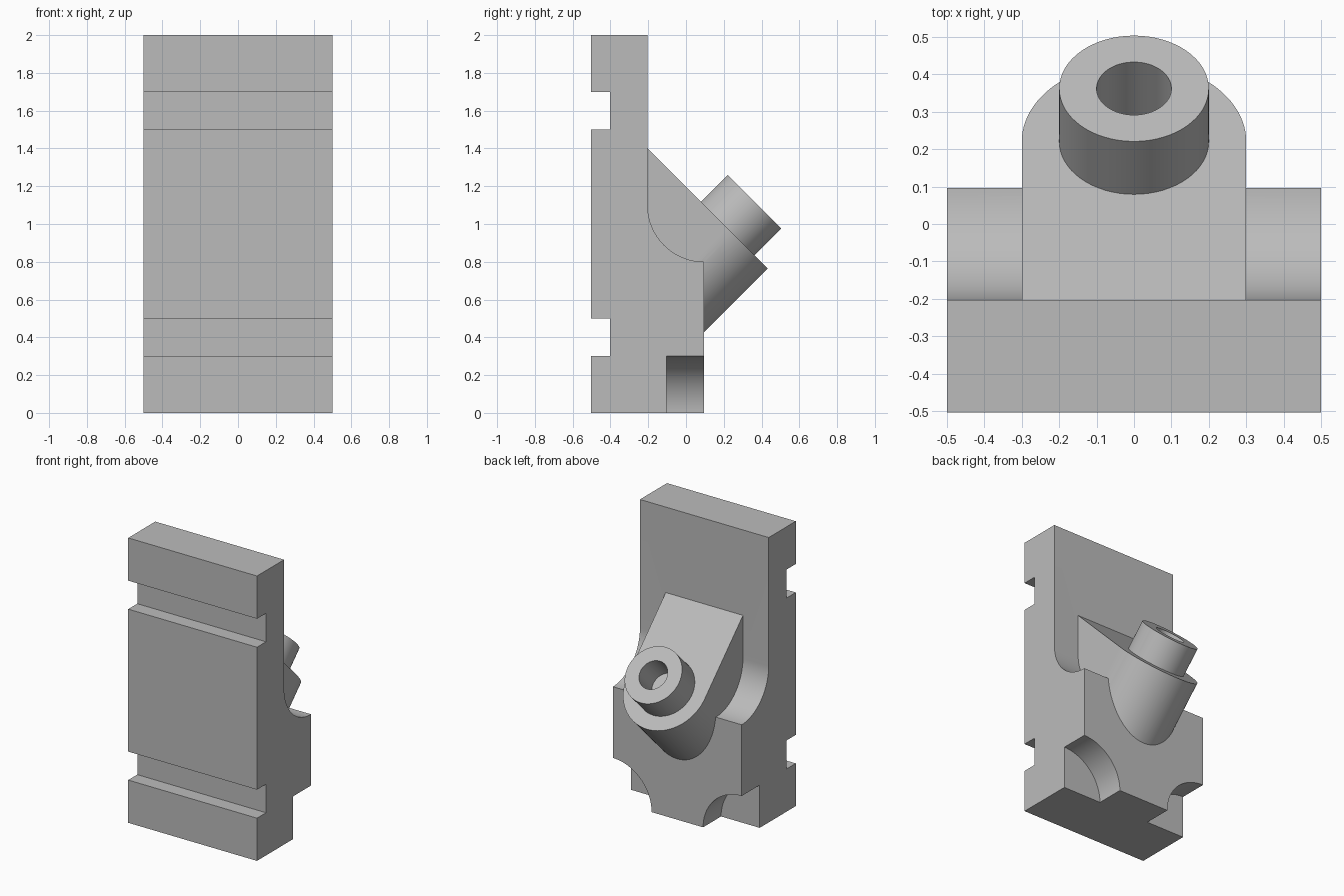
import bpy, bmesh
from math import sin, cos, pi, radians
from mathutils import Matrix, Vector

cube = bpy.data.objects.get("Cube")
if cube:
    bpy.data.objects.remove(cube, do_unlink=True)

grey = bpy.data.materials.new("plain grey")
grey.use_nodes = True
grey.diffuse_color = (0.5, 0.5, 0.5, 1)
grey.node_tree.nodes["Principled BSDF"].inputs["Base Color"].default_value = (0.5, 0.5, 0.5, 1)


def arc(cx, cy, r, a, b, n=24):
    angles = [radians(a + (b - a) * i / n) for i in range(n + 1)]
    return [(cx + r * cos(t), cy + r * sin(t)) for t in angles]


def prism(name, start, end):
    """Solid between two matching rings of points."""
    bm = bmesh.new()
    a = [bm.verts.new(p) for p in start]
    b = [bm.verts.new(p) for p in end]
    bm.faces.new(a)
    bm.faces.new(b[::-1])
    for i in range(len(a)):
        j = (i + 1) % len(a)
        bm.faces.new((a[j], a[i], b[i], b[j]))
    bmesh.ops.recalc_face_normals(bm, faces=bm.faces)
    mesh = bpy.data.meshes.new(name)
    bm.to_mesh(mesh)
    bm.free()
    mesh.materials.append(grey)
    obj = bpy.data.objects.new(name, mesh)
    bpy.context.collection.objects.link(obj)
    return obj


def combine(target, tool, operation):
    """Apply a boolean and discard the tool."""
    mod = target.modifiers.new("combine", "BOOLEAN")
    mod.operation, mod.object, mod.solver = operation, tool, "EXACT"
    bpy.context.view_layer.objects.active = target
    bpy.ops.object.modifier_apply(modifier=mod.name)
    bpy.data.objects.remove(tool, do_unlink=True)


# Slotted body: side profile in (y, z) with a concave shoulder
profile = [(-0.5, 0), (0.1, 0)] + arc(0.1, 1.1, 0.3, 270, 180) + [(-0.2, 2), (-0.5, 2)]
for low, high in ((1.5, 1.7), (0.3, 0.5)):
    profile += [(-0.5, high), (-0.4, high), (-0.4, low), (-0.5, low)]
body = prism("bracket_body", [(-0.5, y, z) for y, z in profile], [(0.5, y, z) for y, z in profile])

# Quarter-round notches in the lower back corners
for side in (-1, 1):
    ring = arc(side * 0.5, 0, 0.3, 0, 360, 96)[:-1]
    combine(body, prism("corner_notch", [(x, -0.1, z) for x, z in ring],
                        [(x, 0.3, z) for x, z in ring]), "DIFFERENCE")

# Round-ended boss on a plane sloping at 45 degrees, run back into the body
slope = Matrix.Translation((0, -0.2, 1.4)) @ Matrix.Rotation(radians(-45), 4, "X")
normal = Vector((0, sin(pi / 4), cos(pi / 4)))
outline = [(0.3, -0.05)] + arc(0, 0.6, 0.3, 0, 180, 48) + [(-0.3, -0.05)]
top = [slope @ Vector((x, u, 0)) for x, u in outline]
back = [p - normal * ((p.y + 0.3) / normal.y) for p in top]
combine(body, prism("sloping_boss", top, back), "UNION")


# Spout with a blind hole, square to the slope
def sloped_cylinder(name, radius, low, high):
    ring = arc(0, 0.6, radius, 0, 360, 64)[:-1]
    return prism(name, *[[slope @ Vector((x, u, h)) for x, u in ring] for h in (low, high)])


combine(body, sloped_cylinder("spout", 0.2, -0.1, 0.2), "UNION")
combine(body, sloped_cylinder("spout_hole", 0.1, 0, 0.3), "DIFFERENCE")

# Centre the depth and smooth the curved faces
body.data.transform(Matrix.Translation((0, -0.0035, 0)))
bpy.ops.object.select_all(action="DESELECT")
body.select_set(True)
bpy.context.view_layer.objects.active = body
bpy.ops.object.shade_smooth_by_angle(angle=radians(30))
